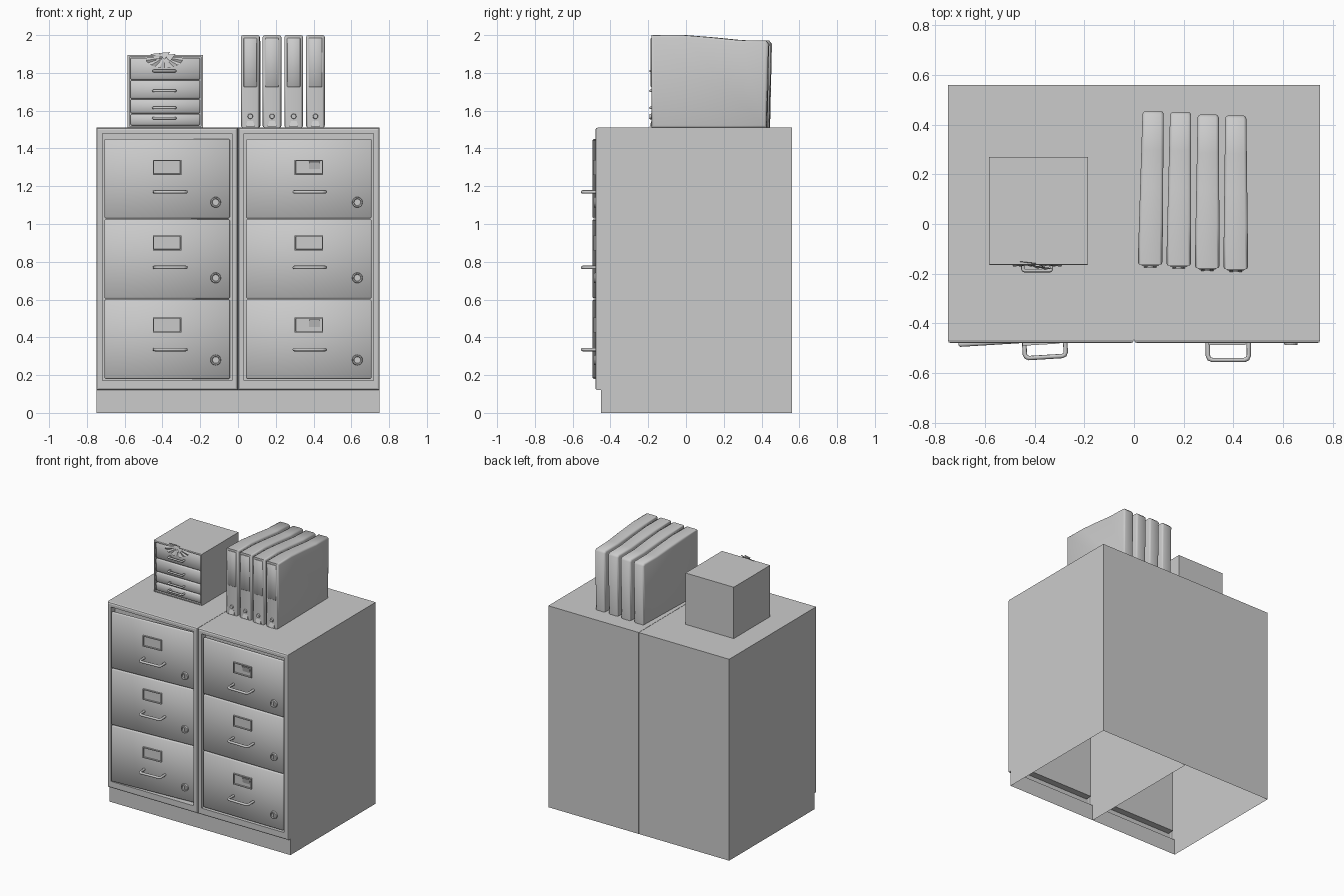
import bpy, bmesh, math
from mathutils import Matrix, Vector

if "Cube" in bpy.data.objects:
    bpy.data.objects.remove(bpy.data.objects["Cube"])

# One plain grey for everything
grey = bpy.data.materials.new("plain grey")
grey.use_nodes = True
grey.diffuse_color = (0.6, 0.6, 0.6, 1)
grey.node_tree.nodes["Principled BSDF"].inputs["Base Color"].default_value = (0.6, 0.6, 0.6, 1)


def finish(bm, name, matrix=Matrix(), smooth=False):
    """Turn a bmesh into a named, coloured object."""
    bmesh.ops.recalc_face_normals(bm, faces=bm.faces[:])
    mesh = bpy.data.meshes.new(name)
    for f in bm.faces:
        f.smooth = smooth
    bm.to_mesh(mesh)
    bm.free()
    mesh.materials.append(grey)
    obj = bpy.data.objects.new(name, mesh)
    obj.matrix_world = matrix
    bpy.context.collection.objects.link(obj)
    return obj


def extrude_profile(points, x0, x1):
    """Side outline (y, z) swept across x."""
    bm = bmesh.new()
    face = bm.faces.new([bm.verts.new((x0, y, z)) for y, z in points])
    new = bmesh.ops.extrude_face_region(bm, geom=[face])["geom"]
    verts = [v for v in new if isinstance(v, bmesh.types.BMVert)]
    bmesh.ops.translate(bm, verts=verts, vec=(x1 - x0, 0, 0))
    bmesh.ops.recalc_face_normals(bm, faces=bm.faces[:])
    return bm


def front_face(bm):
    return max((f for f in bm.faces if f.normal.y < -0.9), key=lambda f: f.calc_area())


def shell(name, points, x0, x1, rim, bottom_rim, depth, edge):
    """Hollow case, open below, with a rounded front frame and a recess."""
    bm = extrude_profile(points, x0, x1)
    bmesh.ops.delete(bm, geom=[f for f in bm.faces if f.normal.z < -0.9
                               and f.calc_center_median().z == points[0][1]],
                     context="FACES_ONLY")
    bmesh.ops.bevel(bm, geom=front_face(bm).edges[:], offset=edge, segments=2,
                    profile=0.5, affect="EDGES")
    face = front_face(bm)
    bmesh.ops.inset_region(bm, faces=[face], thickness=rim - edge)
    low = min(v.co.z for v in face.verts)
    for v in face.verts:
        if v.co.z < low + 0.01:
            v.co.z += bottom_rim - rim
    new = bmesh.ops.extrude_discrete_faces(bm, faces=[face])["faces"][0]
    bmesh.ops.translate(bm, verts=new.verts[:], vec=(0, depth, 0))
    return finish(bm, name)


def box(name, size, center, matrix=Matrix(), bevel=0.0, smooth=False):
    bm = bmesh.new()
    bmesh.ops.create_cube(bm, size=1, matrix=Matrix.Translation(center) @ Matrix.Diagonal((*size, 1)))
    if bevel:
        bmesh.ops.bevel(bm, geom=bm.edges[:], offset=bevel, segments=1, affect="EDGES")
    return finish(bm, name, matrix, smooth)


def handle(name, width, depth, radius, center, matrix=Matrix()):
    """U-shaped round bar with softened corners."""
    w, c = width / 2, depth * 0.25
    half = [(w, 0), (w, -depth + c), (w - c * 0.3, -depth + c * 0.3), (w - c, -depth)]
    path = half + [(-x, y) for x, y in reversed(half)]
    curve = bpy.data.curves.new(name, "CURVE")
    curve.dimensions = "3D"
    curve.bevel_depth = radius
    curve.bevel_resolution = 2
    spline = curve.splines.new("POLY")
    spline.points.add(len(path) - 1)
    for p, (x, y) in zip(spline.points, path):
        p.co = (x, y, 0, 1)
    spline.use_smooth = True
    curve.materials.append(grey)
    obj = bpy.data.objects.new(name, curve)
    obj.matrix_world = matrix @ Matrix.Translation(center)
    bpy.context.collection.objects.link(obj)


def lock(name, center, matrix):
    """Round lock with a stepped ring and a key slot."""
    bm = bmesh.new()
    turn = Matrix.Translation(center) @ Matrix.Rotation(math.pi / 2, 4, "X")
    bmesh.ops.create_cone(bm, cap_ends=True, segments=20, radius1=0.03, radius2=0.026,
                          depth=0.024, matrix=turn)
    face = front_face(bm)
    for thickness, depth in ((0.006, 0), (0.003, -0.006)):
        bmesh.ops.inset_region(bm, faces=[face], thickness=thickness, depth=depth)
    finish(bm, name, matrix)
    box(name + "_slot", (0.006, 0.008, 0.024), center + Vector((0, -0.008, 0)), matrix)


def label_holder(name, center, matrix, tilted):
    """Thin rectangular rim around a card."""
    bm = bmesh.new()
    w, h = 0.075, 0.04
    outer = [(-w, -h), (w, -h), (w, h), (-w, h)]
    face = bm.faces.new([bm.verts.new((x, 0, z)) for x, z in outer])
    new = bmesh.ops.extrude_face_region(bm, geom=[face])["geom"]
    bmesh.ops.translate(bm, verts=[v for v in new if isinstance(v, bmesh.types.BMVert)],
                        vec=(0, -0.012, 0))
    bmesh.ops.recalc_face_normals(bm, faces=bm.faces[:])
    bmesh.ops.inset_region(bm, faces=[front_face(bm)], thickness=0.008)
    bmesh.ops.inset_region(bm, faces=[front_face(bm)], thickness=0.001, depth=-0.009)
    finish(bm, name, matrix @ Matrix.Translation(center))
    if tilted:
        tilt = Matrix.Translation(center + Vector((0.03, -0.006, 0.008))) @ Matrix.Rotation(0.25, 4, "X")
        box(name + "_card", (0.06, 0.003, 0.045), (0, 0, 0), matrix @ tilt)


# Two filing cabinets with three drawers each
case = [(-0.45, 0), (-0.45, 0.12), (-0.48, 0.12), (-0.48, 1.51), (0.56, 1.51), (0.56, 0)]
rows = {"top": (1.03, 1.45, 1.17), "middle": (0.605, 1.025, 0.77), "bottom": (0.18, 0.60, 0.335)}
for side, s, face_y, turn, reach, pull_x in (("right", -1, -0.475, 3.5, 0.062, 0.015),
                                             ("left", 1, -0.476, 0, 0.072, 0.005)):
    x0, x1 = sorted((0.001 * s, 0.75 * s))
    shell(side + "_cabinet", case, x0, x1, 0.04, 0.06, 0.05, 0.012)
    place = Matrix.Translation((0.375 * s, face_y, 0)) @ Matrix.Rotation(math.radians(turn), 4, "Z")
    for row, (low, high, grip) in rows.items():
        name = f"{side}_{row}_drawer"
        box(name, (0.665, 0.022, high - low), (0, 0.011, (low + high) / 2), place, 0.006, True)
        handle(name + "_handle", 0.165, reach, 0.009, (pull_x if s < 0 else 0.005, 0, grip), place)
        label_holder(name + "_label_holder", Vector((0, 0.001, grip + 0.13)), place,
                     s > 0 and row != "middle")
        lock(name + "_lock", Vector((0.257, 0, grip - 0.055)), place)

# Small desktop drawer unit
unit = [(-0.165, 1.51), (-0.165, 1.895), (0.27, 1.895), (0.27, 1.51)]
shell("desktop_unit", unit, -0.585, -0.185, 0.014, 0.012, 0.03, 0.004)
for i, (low, high, grip) in enumerate(((1.522, 1.582, 1.56), (1.586, 1.66, 1.615),
                                       (1.664, 1.76, 1.705), (1.764, 1.88, 1.81))):
    box(f"small_drawer_{i + 1}", (0.37, 0.024, high - low),
        (-0.385, -0.149, (low + high) / 2), bevel=0.006, smooth=True)
    handle(f"small_drawer_handle_{i + 1}", 0.115, 0.028, 0.007, (-0.39, -0.16, grip))

# Crumpled paper poking out of the top small drawer
bm = bmesh.new()
hub = bm.verts.new((-0.39, -0.158, 1.882))
rim = []
for i in range(13):
    a = math.pi * (1 + i / 12)
    rim.append(bm.verts.new((-0.39 + 0.1 * math.cos(a), -0.164 - 0.008 * (i % 2),
                             1.88 + 0.055 * math.sin(a))))
for a, b in zip(rim, rim[1:]):
    bm.faces.new((hub, a, b))
finish(bm, "pleated_paper")
bm = bmesh.new()
for x, y, z, w in ((-0.43, -0.15, 1.9, 0.035), (-0.39, -0.165, 1.905, 0.03), (-0.36, -0.17, 1.895, 0.03)):
    bm.faces.new([bm.verts.new(p) for p in ((x - w, y, z), (x + w, y - 0.008, z + 0.005),
                                            (x, y - 0.015, z - 0.035))])
finish(bm, "paper_tips")

# Four upright binders with rounded edges
outline = [(-0.165, 1.51), (-0.165, 2.0), (0, 2.0), (0.15, 1.988), (0.3, 1.973),
           (0.44, 1.971), (0.455, 1.955), (0.445, 1.51)]
for i, (x, shift) in enumerate(((0.065, 0.0), (0.18, -0.004), (0.295, -0.014), (0.41, -0.018))):
    name = f"binder_{i + 1}"
    bm = extrude_profile(outline, -0.05, 0.05)
    for v in bm.verts:
        back = (v.co.y + 0.165) / 0.62
        v.co.x = v.co.x * (1 - 0.15 * back) + 0.012 * (1 - i / 3) * back
    long_edges = [e for e in bm.edges if len({round(v.co.x > 0.012) for v in e.verts}) == 1]
    bmesh.ops.bevel(bm, geom=long_edges, offset=0.012, segments=2, profile=0.5, affect="EDGES")
    place = Matrix.Translation((x, shift, 0))
    binder = finish(bm, name, place, True)
    binder.data.set_sharp_from_angle(angle=math.radians(50))
    # Spine label and finger pull
    box(name + "_label", (0.07, 0.008, 0.26), (0, -0.165, 1.855), place, 0.003, True)
    bm = bmesh.new()
    bmesh.ops.create_cone(bm, cap_ends=True, segments=4, radius1=0.035, radius2=0.012, depth=0.05,
                          matrix=Matrix.Translation((0, -0.15, 1.54)) @ Matrix.Rotation(math.pi / 4, 4, "Z"))
    finish(bm, name + "_pull_base", place)
    bm = bmesh.new()
    bmesh.ops.create_cone(bm, cap_ends=True, segments=12, radius1=0.016, radius2=0.012, depth=0.02,
                          matrix=Matrix.Translation((0, -0.165, 1.57)) @ Matrix.Rotation(math.pi / 2, 4, "X"))
    finish(bm, name + "_pull", place)
